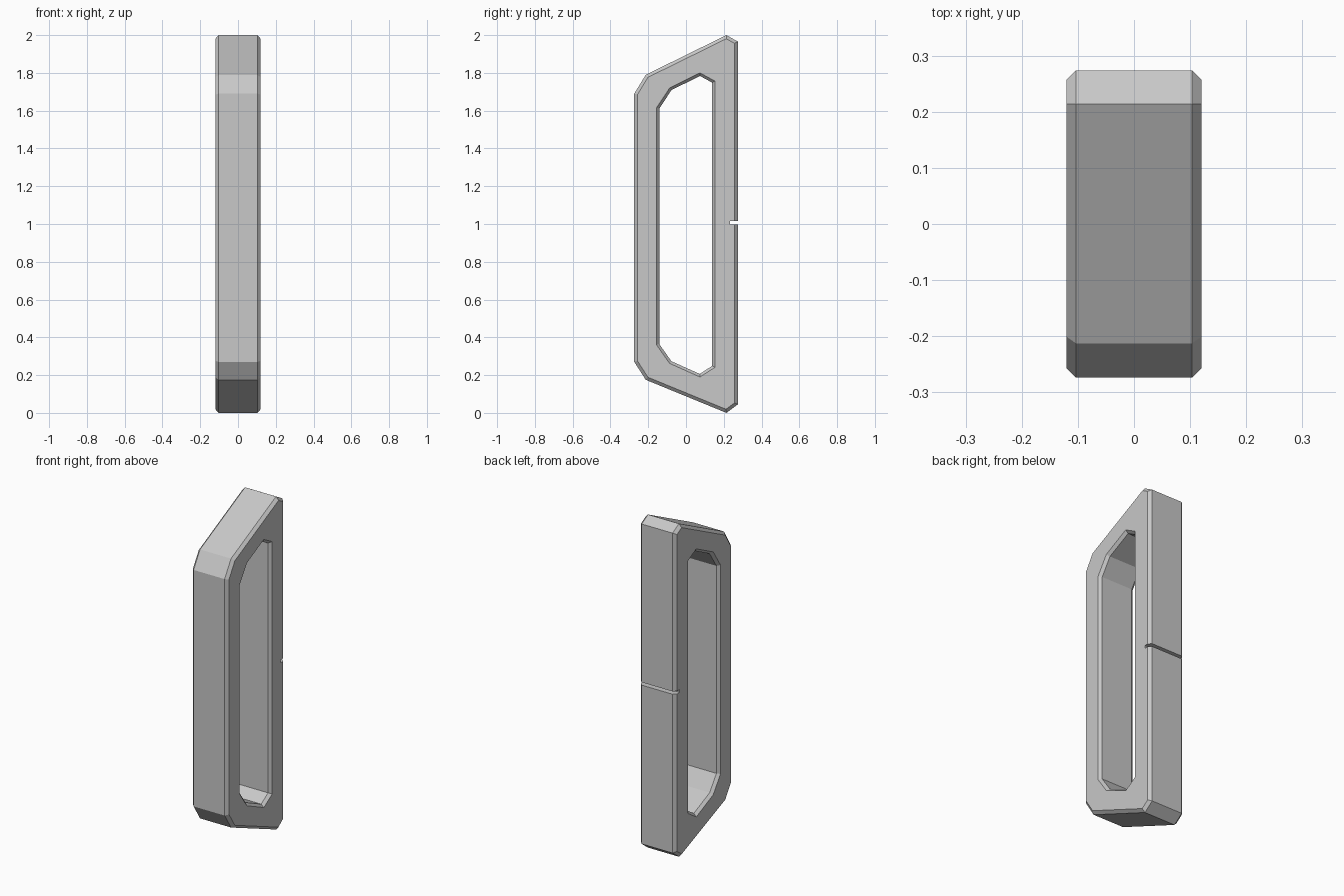
import bpy
import bmesh
from mathutils import Vector

cube = bpy.data.objects.get("Cube")
if cube:
    bpy.data.objects.remove(cube, do_unlink=True)

HALF_WIDTH = 0.12
CHAMFER = 0.017

metal = bpy.data.materials.new("plain_grey")
metal.use_nodes = True
grey = (0.58, 0.58, 0.58, 1)
metal.diffuse_color = grey
metal.node_tree.nodes["Principled BSDF"].inputs["Base Color"].default_value = grey

# Side outlines (y, z), both running clockwise from the upper front corner
outer = [(-0.274, 1.69), (-0.213, 1.79), (0.214, 2.0), (0.274, 1.966),
         (0.274, 0.045), (0.214, 0.0), (-0.213, 0.175), (-0.274, 0.27)]
hole = [(-0.156, 1.615), (-0.087, 1.72), (0.074, 1.80), (0.153, 1.757),
        (0.153, 0.241), (0.074, 0.19), (-0.087, 0.262), (-0.156, 0.36)]


def inset(outline, d):
    """Shrink a clockwise outline by distance d, keeping its edges parallel."""
    pts = [Vector(p) for p in outline]
    result = []
    for i, p in enumerate(pts):
        a = (p - pts[i - 1]).normalized()
        b = (pts[(i + 1) % len(pts)] - p).normalized()
        na, nb = Vector((a.y, -a.x)), Vector((b.y, -b.x))
        result.append(p + (na + nb) * d / (1 + na.dot(nb)))
    return result


# Loop frame: a chamfered cross-section carried around every corner
inner = HALF_WIDTH - CHAMFER
small_outer, small_hole = inset(outer, CHAMFER), inset(hole, CHAMFER * 0.85)
section = [(inner, outer), (HALF_WIDTH, small_outer), (HALF_WIDTH, hole), (inner, small_hole),
           (-inner, small_hole), (-HALF_WIDTH, hole), (-HALF_WIDTH, small_outer), (-inner, outer)]
bm = bmesh.new()
rings = [[bm.verts.new((x, p[0], p[1])) for p in line] for x, line in section]
for i, ring in enumerate(rings):
    following = rings[(i + 1) % len(rings)]
    for j in range(len(ring)):
        k = (j + 1) % len(ring)
        bm.faces.new((ring[j], ring[k], following[k], following[j]))
bmesh.ops.recalc_face_normals(bm, faces=bm.faces)
mesh = bpy.data.meshes.new("loop_frame")
bm.to_mesh(mesh)
bm.free()
mesh.materials.append(metal)
frame = bpy.data.objects.new("loop_frame", mesh)
bpy.context.collection.objects.link(frame)

# Narrow slit across the middle of the back bar
bpy.ops.mesh.primitive_cube_add(size=1, location=(0, 0.283, 1.007))
cutter = bpy.context.object
cutter.name = "slit_cutter"
cutter.scale = (0.5, 0.1, 0.017)
cutter.data.materials.append(metal)
cutter.hide_render = True
cutter.hide_set(True)
slit = frame.modifiers.new("slit", 'BOOLEAN')
slit.operation = 'DIFFERENCE'
slit.object = cutter
slit.solver = 'EXACT'
